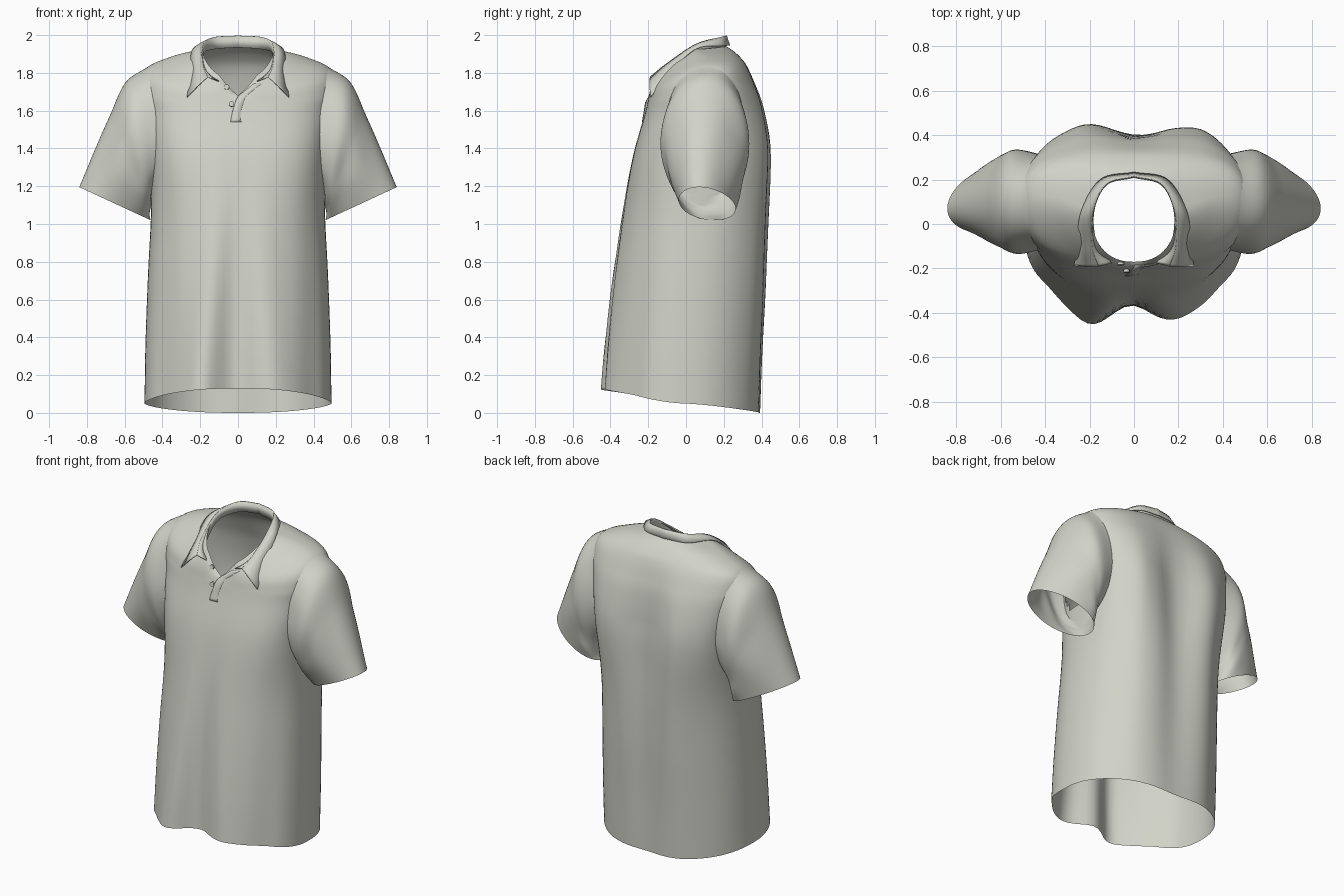
import bpy, bmesh, math
from mathutils import Vector
from mathutils.bvhtree import BVHTree

cube = bpy.data.objects.get("Cube")
if cube:
    bpy.data.objects.remove(cube, do_unlink=True)

fabric = bpy.data.materials.new("pale_grey_cotton")
fabric.use_nodes = True
COLOUR = (0.64, 0.65, 0.58, 1)
fabric.diffuse_color = COLOUR
fabric.node_tree.nodes["Principled BSDF"].inputs["Base Color"].default_value = COLOUR


def spline(rows, steps):
    """Smooth curve through tuples of any length."""
    pts = [Vector(r) for r in rows]
    pts = [pts[0] * 2 - pts[1]] + pts + [pts[-1] * 2 - pts[-2]]
    out = []
    for i in range(1, len(pts) - 2):
        a, b, c, d = pts[i - 1:i + 3]
        for s in range(steps):
            t = s / steps
            out.append(b + (c - a) * (t / 2) + (a * 2 - b * 5 + c * 4 - d) * (t * t / 2)
                       + (b * 3 - a - c * 3 + d) * (t ** 3 / 2))
    return out + [pts[-2]]


def loft(name, rings, closed=True, thickness=0):
    """Skin rows of points into a smooth sheet or tube."""
    bm = bmesh.new()
    grid = [[bm.verts.new(p) for p in ring] for ring in rings]
    n = len(grid[0])
    for lo, hi in zip(grid, grid[1:]):
        for j in range(n if closed else n - 1):
            k = (j + 1) % n
            bm.faces.new((lo[j], lo[k], hi[k], hi[j]))
    bmesh.ops.recalc_face_normals(bm, faces=bm.faces)
    for f in bm.faces:
        f.smooth = True
    mesh = bpy.data.meshes.new(name)
    bm.to_mesh(mesh)
    bm.free()
    mesh.materials.append(fabric)
    obj = bpy.data.objects.new(name, mesh)
    bpy.context.collection.objects.link(obj)
    if thickness:
        mod = obj.modifiers.new("thickness", "SOLIDIFY")
        mod.thickness = thickness
        mod.offset = 0
    return obj


def bell(x, centre, width):
    return math.exp(-((x - centre) / width) ** 2)


def clamp(v):
    return max(0, min(1, v))


# Body: half width, front y, side y, back y, front z, side z, back z
body_rows = [
    (.495, -.43, -.02, .405, .13, .05, .0),
    (.49, -.41, 0, .42, .40, .36, .34),
    (.477, -.375, .02, .44, .75, .72, .70),
    (.46, -.33, .05, .45, 1.08, 1.08, 1.08),
    (.465, -.28, .08, .445, 1.36, 1.38, 1.4),
    (.49, -.225, .11, .41, 1.56, 1.58, 1.62),
    (.515, -.205, .12, .37, 1.64, 1.71, 1.74),
    (.49, -.195, .12, .325, 1.69, 1.822, 1.835),
    (.34, -.185, .10, .27, 1.73, 1.89, 1.9),
    (.19, -.17, .05, .215, 1.765, 1.925, 1.94),
]
SEG = 96
body_rings = []
sections = spline(body_rows, 7)
for index, (hw, yf, ys, yb, zf, zs, zb) in enumerate(sections):
    ring = []
    dip = clamp((index / (len(sections) - 1) - .667) / .333)
    for j in range(SEG):
        a = math.tau * j / SEG
        c, s = math.cos(a), math.sin(a)
        # Fuller cross-section across chest and back
        square = .9 - (.28 if s > 0 else .22) * bell(zs, 1.45, .35)
        x = hw * math.copysign(abs(c) ** square, c)
        amount = abs(s) ** square
        y = ys + ((yb if s > 0 else yf) - ys) * amount
        z = zs + ((zb if s > 0 else zf) - zs) * abs(s) ** 1.3
        if s < 0:
            # Two draped folds spread from the placket to the hem
            t = clamp(1 - z / 1.5)
            y += t * amount * (.07 * bell(x, -.01, .10)
                               - .055 * bell(x, -.05 - .17 * t, .09)
                               - .025 * bell(x, .05 + .16 * t, .10)
                               + .03 * bell(abs(x), .40, .06))
            # Open neckline
            z -= dip * .085 * max(0, 1 - abs(x) / .1)
        else:
            # Long vertical folds over the shoulder blades
            k = clamp((1.85 - z) / .4) * amount * (.35 + .65 * clamp(z / 1.2))
            y += k * (.015 * bell(x, -.22, .09) + .015 * bell(x, .31, .08)
                      - .055 * bell(x, .02, .13))
        ring.append((x, y, z))
    body_rings.append(ring)
body = loft("shirt_body", body_rings)
tree = BVHTree.FromPolygons([v.co for v in body.data.vertices],
                            [p.vertices for p in body.data.polygons])

# Armholes: ellipse in the side plane, cut open under each sleeve
HOLE_Y, HOLE_Z, HOLE_W, HOLE_H = .10, 1.475, .235, .335
bm = bmesh.new()
bm.from_mesh(body.data)
inside = []
for f in bm.faces:
    p = f.calc_center_median()
    reach = math.hypot((p.y - HOLE_Y) / HOLE_W, (p.z - HOLE_Z) / HOLE_H)
    if abs(p.x) > .3 and p.z > 1.26 and reach < .85:
        inside.append(f)
bmesh.ops.delete(bm, geom=inside, context="FACES")
bm.to_mesh(body.data)
bm.free()

# Sleeves: top x, top z, bottom x, bottom z, centre y, half depth
sleeve_rows = [
    (.595, 1.75, .458, 1.10, .10, .235),
    (.68, 1.57, .466, 1.07, .09, .205),
    (.755, 1.40, .468, 1.045, .08, .175),
    (.84, 1.195, .462, 1.02, .07, .135),
]
for side, label in ((1, "left"), (-1, "right")):
    columns = []
    for j in range(64):
        a = math.tau * j / 64
        c, s = math.cos(a), math.sin(a)
        w = (1 + c) / 2
        seam = tree.find_nearest(Vector((side * .46, HOLE_Y + HOLE_W * s, HOLE_Z + HOLE_H * c)))[0]
        path = [seam]
        for i, (tx, tz, bx, bz, cy, depth) in enumerate(sleeve_rows):
            t = i / 3
            wrinkle = 1 + .03 * math.sin(math.pi * t) * math.sin(5 * a + 3 * t)
            # Underarm sits further back and is wider than the top
            y = cy + depth * s * wrinkle * (1 + .15 * t * (1 - w)) + .08 * (1 - w) * t
            path.append((side * (bx + (tx - bx) * w), y, bz + (tz - bz) * w))
        columns.append(spline(path, 7))
    loft(label + "_sleeve", list(zip(*columns)))

# Collar: matching half outlines of the band, fold and leaf edges
band = [(.10, -.175, 1.755), (.165, -.10, 1.80), (.182, .05, 1.90), (.125, .175, 1.925), (0, .21, 1.935)]
fold = [(.16, -.19, 1.778), (.188, -.10, 1.85), (.185, .05, 1.95), (.125, .18, 1.988), (0, .215, 1.997)]
leaf = [(.27, -.188, 1.67), (.252, -.10, 1.785), (.24, .05, 1.925), (.15, .2, 1.943), (0, .232, 1.945)]


def whole(half):
    pts = spline(half, 8)
    return pts + [Vector((-p.x, p.y, p.z)) for p in reversed(pts[:-1])]


band, fold, leaf = whole(band), whole(fold), whole(leaf)
loft("collar_stand", [band, fold], False, .005)
middle = [f.lerp(l, .45) + Vector((0, -.003, .004)) for f, l in zip(fold, leaf)]
loft("collar_leaf", [fold, middle, leaf], False, .005)


def chest_y(x, z):
    hit = tree.ray_cast(Vector((x, -1, z)), Vector((0, 1, 0)))[0]
    return hit.y if hit and hit.y < 0 else -.18


# Placket flap laid over the chest, its far edge sunk into the cloth
flap = []
for edge_x, z in spline([(-.04, 1.54), (-.028, 1.60), (-.004, 1.67), (.04, 1.708), (.085, 1.745)], 4):
    lift = .2 + .8 * clamp((z - 1.54) / .08)
    flap.append([(edge_x + dx, chest_y(edge_x + dx, z) - depth * lift, z)
                 for dx, depth in ((0, .009), (.03, .004), (.06, -.008))])
loft("placket_flap", flap, False, .003)

# Buttons
for i, (x, z) in enumerate(((-.06, 1.725), (-.034, 1.635))):
    bpy.ops.mesh.primitive_cylinder_add(vertices=20, radius=.014, depth=.012,
                                        location=(x, chest_y(x, z) - .006, z),
                                        rotation=(math.radians(78), 0, 0))
    button = bpy.context.object
    button.name = "button_%d" % (i + 1)
    button.data.materials.append(fabric)
    bpy.ops.object.shade_smooth_by_angle()
